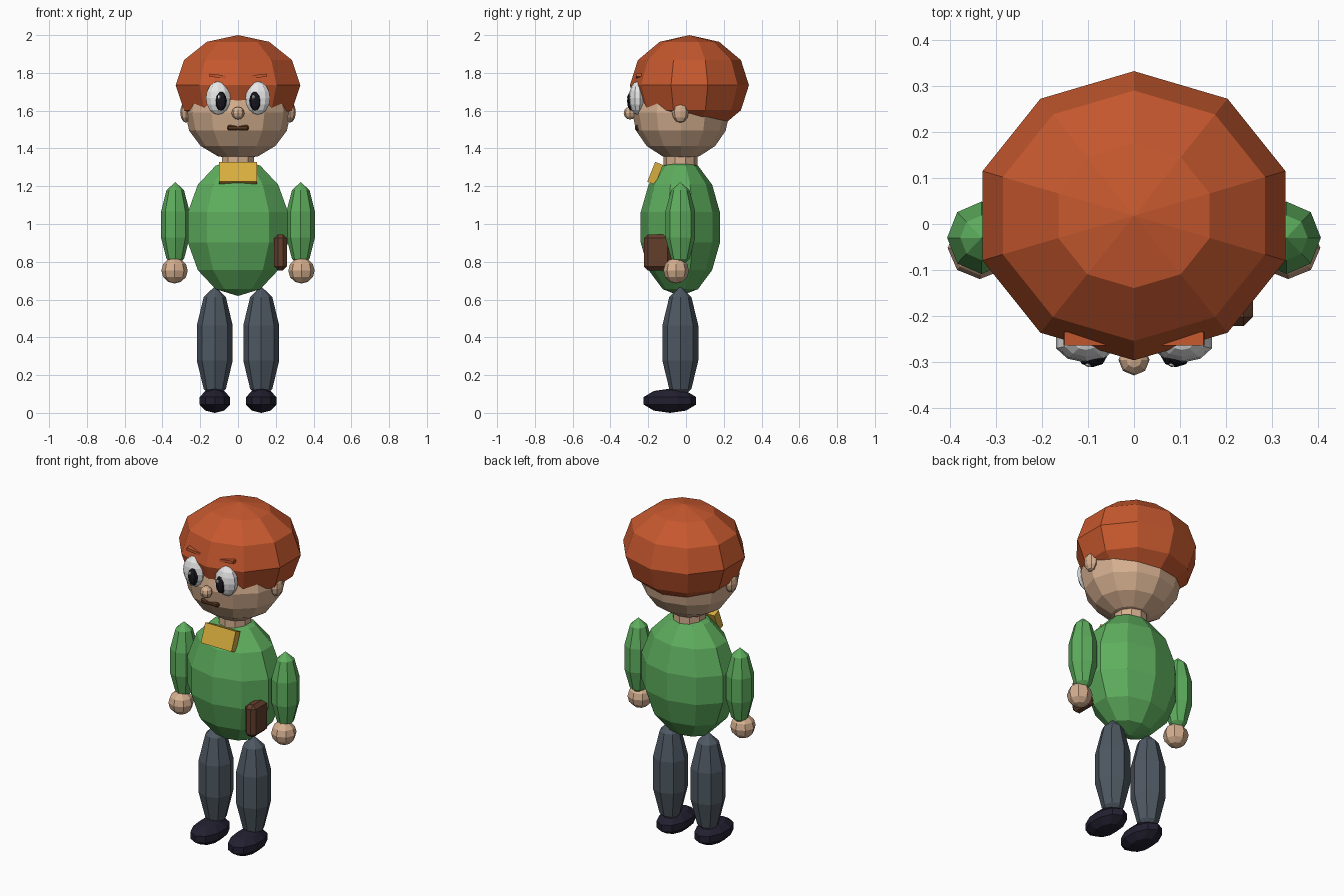
import bpy, bmesh, math
from mathutils import Matrix, Euler

if "Cube" in bpy.data.objects:
    bpy.data.objects.remove(bpy.data.objects["Cube"])


def srgb(c):
    c /= 255
    return c / 12.92 if c <= 0.04045 else ((c + 0.055) / 1.055) ** 2.4


def material(name, r, g, b):
    m = bpy.data.materials.new(name)
    m.diffuse_color = (srgb(r), srgb(g), srgb(b), 1)
    m.use_nodes = True
    m.node_tree.nodes["Principled BSDF"].inputs["Base Color"].default_value = m.diffuse_color
    return m


HAIR = material("orange hair", 198, 88, 46)
SKIN = material("skin", 214, 176, 144)
GREEN = material("green shirt", 94, 174, 94)
PANTS = material("grey trousers", 78, 88, 98)
SHOE = material("dark shoe", 34, 32, 48)
YELLOW = material("yellow collar", 216, 174, 62)
BROWN = material("brown leather", 100, 62, 44)
MOUTH = material("dark brown mouth", 92, 56, 32)
WHITE = material("eye white", 232, 232, 232)
BLACK = material("pupil black", 22, 22, 30)


def finish(bm, name, mat):
    bmesh.ops.recalc_face_normals(bm, faces=bm.faces)
    me = bpy.data.meshes.new(name)
    bm.to_mesh(me)
    bm.free()
    me.materials.append(mat)
    ob = bpy.data.objects.new(name, me)
    bpy.context.collection.objects.link(ob)
    return ob


def ellipsoid(name, mat, loc, radii, segs, rings):
    """Faceted ellipsoid with a vertex column on the +y side."""
    bm = bmesh.new()
    rows = []
    for i in range(1, rings):
        v = math.pi * i / rings
        rows.append([bm.verts.new((math.sin(v) * math.sin(math.tau * j / segs),
                                   math.sin(v) * math.cos(math.tau * j / segs),
                                   math.cos(v))) for j in range(segs)])
    top, bottom = bm.verts.new((0, 0, 1)), bm.verts.new((0, 0, -1))
    for j in range(segs):
        k = (j + 1) % segs
        bm.faces.new((top, rows[0][j], rows[0][k]))
        bm.faces.new((bottom, rows[-1][k], rows[-1][j]))
        for a, b in zip(rows, rows[1:]):
            bm.faces.new((a[j], b[j], b[k], a[k]))
    bm.transform(Matrix.LocRotScale(loc, None, radii))
    return finish(bm, name, mat)


def box(name, mat, loc, size, rot=(0, 0, 0), bevel=0):
    bm = bmesh.new()
    bmesh.ops.create_cube(bm, size=1)
    bm.transform(Matrix.Diagonal((*size, 1)))
    if bevel:
        bmesh.ops.bevel(bm, geom=bm.edges[:], offset=bevel, segments=1, affect='EDGES')
    bm.transform(Matrix.LocRotScale(loc, Euler(rot), None))
    return finish(bm, name, mat)


# head and hair
ellipsoid("head", SKIN, (0, -0.027, 1.59), (0.28, 0.257, 0.25), 12, 8)
ellipsoid("hair", HAIR, (0, 0.018, 1.735), (0.347, 0.315, 0.265), 10, 6)
ellipsoid("nose", SKIN, (0, -0.296, 1.587), (0.034, 0.034, 0.034), 8, 6)
box("mouth", MOUTH, (0, -0.258, 1.509), (0.115, 0.025, 0.028), bevel=0.008)

# neck, torso, collar and hip bag
bm = bmesh.new()
bmesh.ops.create_cone(bm, cap_ends=True, segments=10, radius1=0.09, radius2=0.09, depth=0.12)
bm.transform(Matrix.Translation((0, -0.03, 1.335)))
finish(bm, "neck", SKIN)
ellipsoid("torso", GREEN, (0, -0.03, 0.982), (0.286, 0.215, 0.363), 10, 7)
box("collar", YELLOW, (0, -0.163, 1.268), (0.2, 0.045, 0.113), (-0.38, 0, 0))
box("hip_bag", BROWN, (0.225, -0.15, 0.85), (0.068, 0.145, 0.19), bevel=0.02)

# paired parts
for side, s in (("left", -1), ("right", 1)):
    ellipsoid(side + "_arm", GREEN, (s * 0.332, -0.03, 0.997), (0.079, 0.083, 0.225), 8, 5)
    ellipsoid(side + "_hand", SKIN, (s * 0.336, -0.052, 0.753), (0.07, 0.068, 0.068), 8, 6)
    ellipsoid(side + "_leg", PANTS, (s * 0.123, -0.03, 0.37), (0.1, 0.1, 0.3), 8, 5)
    ellipsoid(side + "_shoe", SHOE, (s * 0.123, -0.085, 0.064), (0.089, 0.146, 0.064), 10, 5)
    ellipsoid(side + "_ear", SKIN, (s * 0.275, -0.03, 1.592), (0.031, 0.044, 0.056), 8, 6)
    ellipsoid(side + "_eye", WHITE, (s * 0.105, -0.257, 1.667), (0.068, 0.045, 0.088), 10, 8)
    ellipsoid(side + "_pupil", BLACK, (s * 0.091, -0.289, 1.652), (0.032, 0.023, 0.052), 8, 6)
    ellipsoid(side + "_eye_glint", WHITE, (s * 0.091 - 0.008, -0.305, 1.672), (0.009, 0.007, 0.011), 6, 4)
    box(side + "_eyebrow", HAIR, (s * 0.108, -0.25, 1.783), (0.09, 0.03, 0.016), (0, -s * 0.12, 0))
